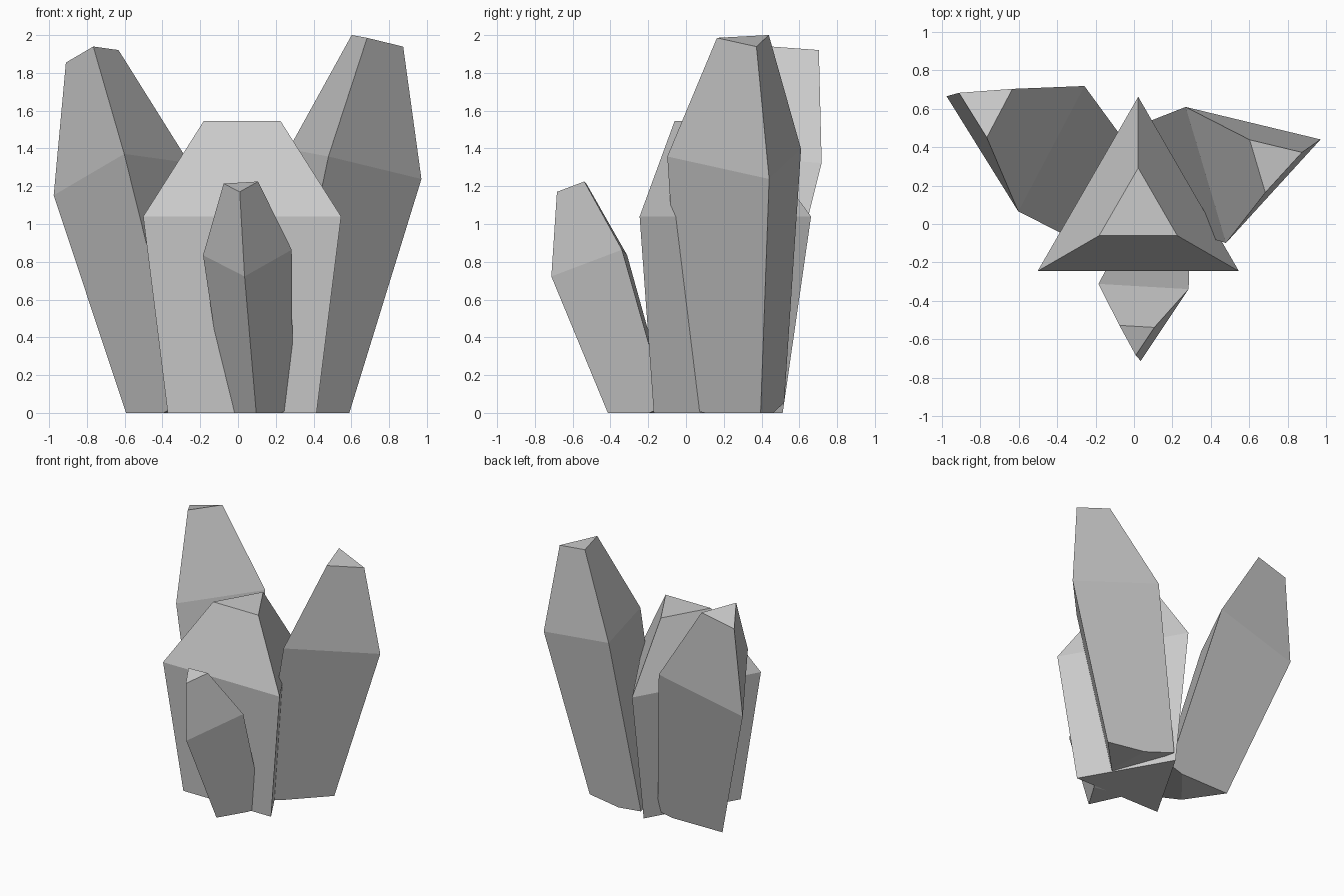
import bpy, bmesh
from mathutils import Vector, Quaternion
from math import radians

if "Cube" in bpy.data.objects:
    bpy.data.objects.remove(bpy.data.objects["Cube"])

# height fraction along the axis, radius fraction
RINGS = [(0.0, 0.752), (0.673, 1.0), (1.0, 0.388)]


def crystal(name, base, tip, radius, corner):
    """Three-sided crystal along base-tip, one corner facing `corner`, trimmed at the ground."""
    base, tip = Vector(base), Vector(tip)
    axis = (tip - base).normalized()
    out = Vector(corner)
    out = (out - axis * out.dot(axis)).normalized()
    bm = bmesh.new()
    rings = []
    for t, r in RINGS:
        centre = base.lerp(tip, t)
        rings.append([bm.verts.new(centre + Quaternion(axis, radians(120 * i)) @ out * radius * r)
                      for i in range(3)])
    for lo, hi in zip(rings, rings[1:]):
        for i in range(3):
            j = (i + 1) % 3
            bm.faces.new((lo[i], lo[j], hi[j], hi[i]))
    bm.faces.new(rings[-1])
    bm.faces.new(rings[0][::-1])
    # trim whatever dips below the ground and close the cut
    if min(v.co.z for v in bm.verts) < -0.001:
        bmesh.ops.bisect_plane(bm, geom=bm.verts[:] + bm.edges[:] + bm.faces[:],
                               plane_co=(0, 0, 0), plane_no=(0, 0, 1), clear_inner=True)
        bmesh.ops.holes_fill(bm, edges=[e for e in bm.edges if e.is_boundary])
    bmesh.ops.recalc_face_normals(bm, faces=bm.faces[:])
    mesh = bpy.data.meshes.new(name)
    bm.to_mesh(mesh)
    bm.free()
    bpy.context.collection.objects.link(bpy.data.objects.new(name, mesh))


# Upright centre crystal and three leaning ones
crystal("centre_crystal", (0.022, 0.057, 0), (0.022, 0.057, 1.545), 0.605, (0, 1, 0))
crystal("right_crystal", (0.27, 0.30, 0.005), (0.72, 0.325, 1.975), 0.427, (0.397, 0.123, -0.093))
crystal("left_crystal", (-0.287, 0.217, 0.0), (-0.77, 0.612, 1.905), 0.427, (-0.36, 0.18, -0.133))
crystal("front_small_crystal", (0.11, -0.19, -0.008), (0.013, -0.583, 1.203), 0.272, (-0.01, -0.26, -0.085))
